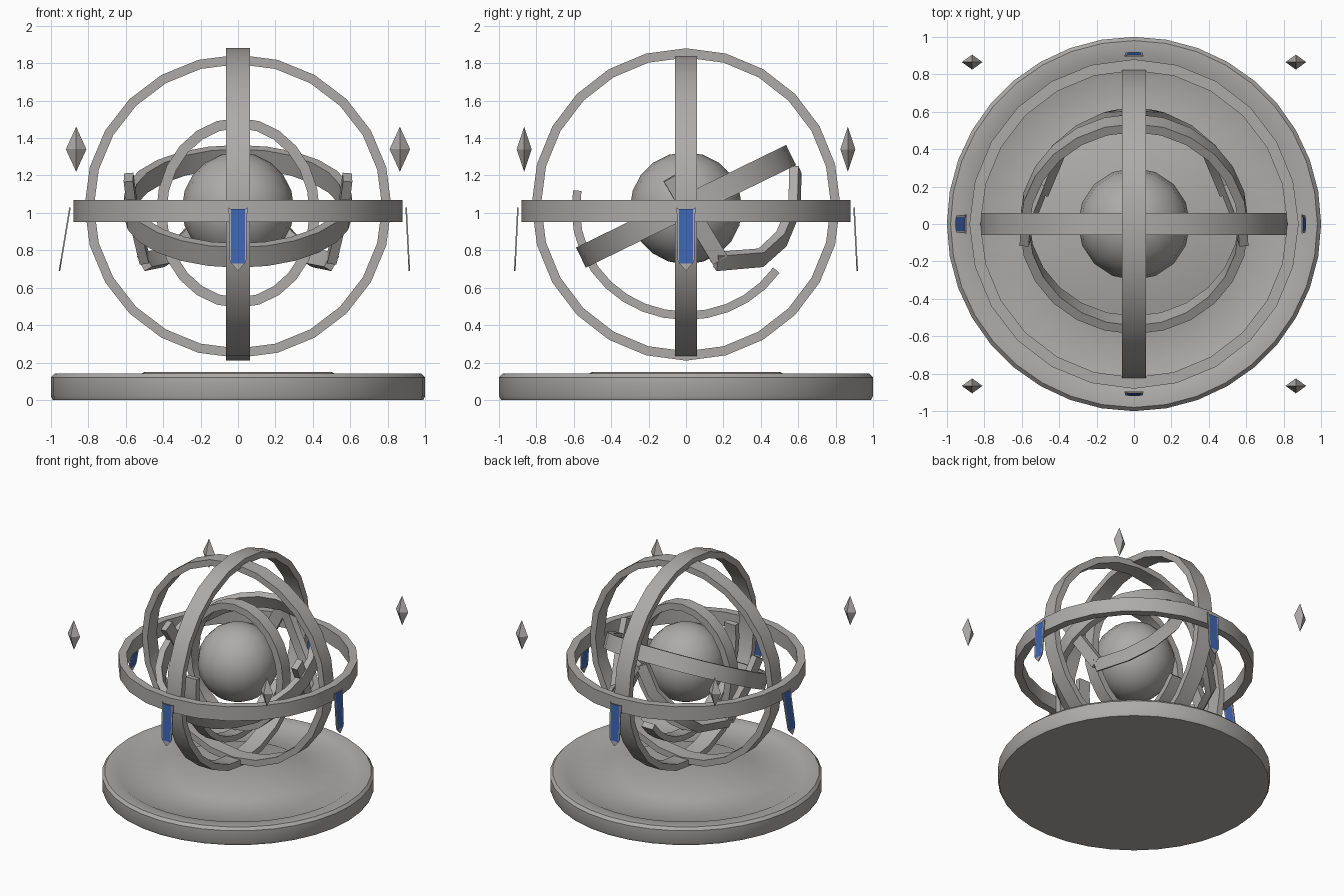
import bpy, bmesh, math
from mathutils import Vector, Matrix

if "Cube" in bpy.data.objects:
    bpy.data.objects.remove(bpy.data.objects["Cube"])


def material(name, col):
    m = bpy.data.materials.new(name)
    m.diffuse_color = (*col, 1)
    m.use_nodes = True
    m.node_tree.nodes["Principled BSDF"].inputs["Base Color"].default_value = m.diffuse_color
    return m


GREY = material("stone grey", (0.42, 0.41, 0.40))
BLUE = material("banner blue", (0.05, 0.13, 0.45))
C = Vector((0, 0, 1.02))


def finish(bm, name, mats=(GREY,), angle=40):
    bmesh.ops.recalc_face_normals(bm, faces=bm.faces)
    me = bpy.data.meshes.new(name)
    bm.to_mesh(me)
    bm.free()
    ob = bpy.data.objects.new(name, me)
    bpy.context.collection.objects.link(ob)
    for m in mats:
        me.materials.append(m)
    if angle:
        bpy.ops.object.select_all(action='DESELECT')
        ob.select_set(True)
        bpy.context.view_layer.objects.active = ob
        bpy.ops.object.shade_smooth_by_angle(angle=math.radians(angle))
    return ob


def band(name, pts, width, thick, closed=False, centre=C):
    """Flat band whose broad side faces away from the centre."""
    bm = bmesh.new()
    n = len(pts)
    rows = []
    for i, p in enumerate(pts):
        a = pts[(i - 1) % n] if closed else pts[max(i - 1, 0)]
        b = pts[(i + 1) % n] if closed else pts[min(i + 1, n - 1)]
        t = (b - a).normalized()
        out = p - centre
        out = (out - t * out.dot(t)).normalized()
        side = t.cross(out)
        rows.append([bm.verts.new(p + side * u * width / 2 + out * v * thick / 2)
                     for u, v in ((-1, -1), (1, -1), (1, 1), (-1, 1))])
    for i in range(n if closed else n - 1):
        r, s = rows[i], rows[(i + 1) % n]
        for k in range(4):
            bm.faces.new((r[k], r[(k + 1) % 4], s[(k + 1) % 4], s[k]))
    if not closed:
        bm.faces.new(rows[0])
        bm.faces.new(rows[-1])
    return finish(bm, name)


def circle(ra, rb, u, v, centre, n=24, a0=0, a1=360):
    full = a1 - a0 == 360
    u, v = Vector(u), Vector(v)
    res = []
    for i in range(n if full else n + 1):
        a = math.radians(a0 + (a1 - a0) * i / n)
        res.append(centre + u * ra * math.cos(a) + v * rb * math.sin(a))
    return res


X, Y, Z = (1, 0, 0), (0, 1, 0), (0, 0, 1)

# Round base with rim and raised centre
bm = bmesh.new()
prof = [(0, 0), (0.99, 0), (1.0, 0.02), (1.0, 0.12), (0.98, 0.142), (0.89, 0.142),
        (0.87, 0.13), (0.53, 0.135), (0.5, 0.15), (0, 0.15)]
vs = [bm.verts.new((r, 0, z)) for r, z in prof]
es = [bm.edges.new(e) for e in zip(vs, vs[1:])]
bmesh.ops.spin(bm, geom=vs + es, cent=(0, 0, 0), axis=(0, 0, 1), angle=2 * math.pi, steps=36)
bmesh.ops.remove_doubles(bm, verts=bm.verts, dist=0.0005)
finish(bm, "base")

# Central globe
bm = bmesh.new()
bmesh.ops.create_uvsphere(bm, u_segments=16, v_segments=10, radius=0.3,
                          matrix=Matrix.Translation((0, 0, 1.025)))
finish(bm, "globe")

# Three large outer rings
H = Vector((0, 0, 1.01))
band("horizontal_ring", circle(0.85, 0.85, X, Y, H), 0.115, 0.06, True, H)
V1 = Vector((0, 0, 1.045))
band("side_ring", circle(0.80, 0.81, Y, Z, V1), 0.13, 0.05, True, V1)
V2 = Vector((0, 0, 1.035))
band("front_ring", circle(0.795, 0.785, X, Z, V2), 0.12, 0.05, True, V2)

# Inner rings: upright oval, tilted hoop and open lower arc
V3 = Vector((0, 0, 1.0))
band("inner_oval", circle(0.41, 0.48, X, Z, V3), 0.10, 0.055, True, V3)
t = math.radians(26)
A = Vector((0, 0, 1.035))
band("tilted_ring", circle(0.585, 0.6, X, (0, math.cos(t), math.sin(t)), A), 0.12, 0.05, True, A)
band("lower_arc", circle(0.59, 0.57, Y, Z, C, 14, 170, 325), 0.10, 0.045)

# Bent bands joining the tilted hoop on each side
for s, nm in ((-1, "left"), (1, "right")):
    path = [(0.585, -0.08, 1.19), (0.56, 0.03, 1.0), (0.50, 0.18, 0.75)]
    band(nm + "_bent_band", [Vector((s * x, y, z)) for x, y, z in path], 0.09, 0.05)
    path = [(0.50, 0.16, 0.74), (0.40, 0.40, 0.76), (0.27, 0.51, 0.86),
            (0.12, 0.58, 1.03), (0.02, 0.585, 1.23)]
    band(nm + "_back_band", [Vector((s * x, y, z)) for x, y, z in path], 0.09, 0.05)

# Floating crystals
for i, (sx, sy) in enumerate(((-1, -1), (1, -1), (1, 1), (-1, 1))):
    bm = bmesh.new()
    c = Vector((0.865 * sx, 0.865 * sy, 1.34))
    top, bot = bm.verts.new(c + Vector((0, 0, 0.12))), bm.verts.new(c - Vector((0, 0, 0.12)))
    mid = [bm.verts.new(c + Vector((x, y, 0)))
           for x, y in ((0.055, 0), (0, 0.04), (-0.055, 0), (0, -0.04))]
    for k in range(4):
        bm.faces.new((mid[k], mid[(k + 1) % 4], top))
        bm.faces.new((mid[(k + 1) % 4], mid[k], bot))
    finish(bm, "crystal_%d" % (i + 1), angle=0)

# Four hanging banners: blue cloth with a grey pointed tip and edge
for i, nm in enumerate(("front", "right", "back", "left")):
    rot = Matrix.Rotation(i * math.pi / 2, 3, 'Z')
    lean = 0.05 if nm == "left" else 0.015
    bm = bmesh.new()

    def layer(y):
        def P(x, z):
            return bm.verts.new(rot @ Vector((x, y - lean * (1.02 - z) / 0.3, z)))
        return ([P(-0.05, 1.03), P(-0.038, 1.02), P(0.038, 1.02), P(0.05, 1.03)],
                [P(-0.045, 0.75), P(-0.036, 0.73), P(0.036, 0.73), P(0.045, 0.75)],
                P(0, 0.69))

    layers = [layer(-0.895), layer(-0.903)]
    for a, b, tip in layers:
        for k in range(3):
            f = bm.faces.new((a[k], a[k + 1], b[k + 1], b[k]))
            f.material_index = 1 if k == 1 else 0
            bm.faces.new((b[k], b[k + 1], tip))
    loops = [[*a, b[3], tip, b[0]] for a, b, tip in layers]
    for k in range(7):
        bm.faces.new((loops[0][k], loops[0][(k + 1) % 7], loops[1][(k + 1) % 7], loops[1][k]))
    finish(bm, nm + "_banner", (GREY, BLUE), 0)
